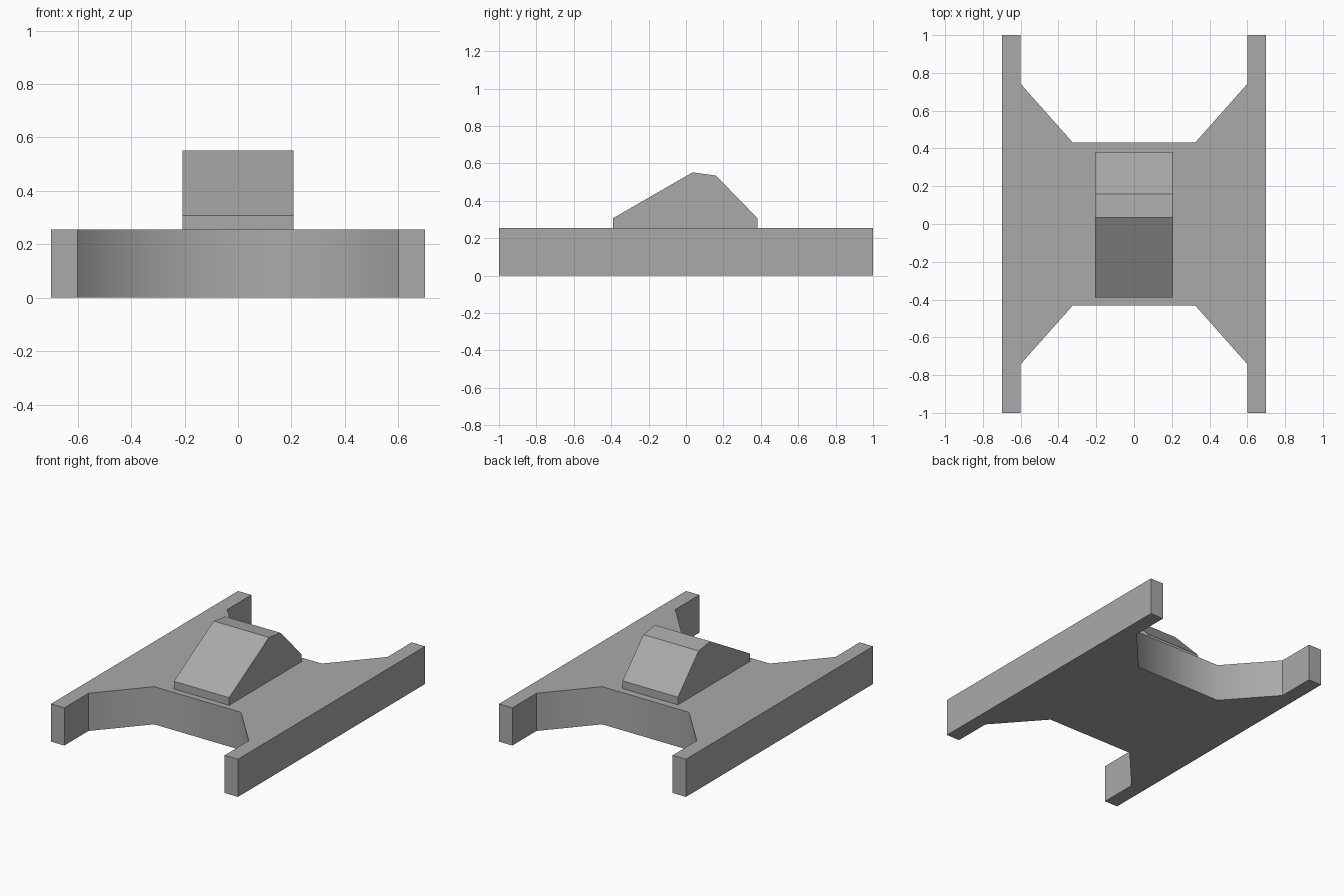
import bpy
import bmesh
from mathutils import Vector

cube = bpy.data.objects.get("Cube")
if cube:
    bpy.data.objects.remove(cube, do_unlink=True)

# Single hull colour
grey = bpy.data.materials.new("hull grey")
grey.use_nodes = True
colour = (0.4, 0.4, 0.4, 1)
grey.diffuse_color = colour
grey.node_tree.nodes["Principled BSDF"].inputs["Base Color"].default_value = colour


def extrude_profile(name, points, offset, soft_edge=lambda edge: False):
    """Extrude a flat outline; edges are sharp unless soft_edge says otherwise."""
    bm = bmesh.new()
    face = bm.faces.new([bm.verts.new(p) for p in points])
    result = bmesh.ops.extrude_face_region(bm, geom=[face], use_keep_orig=True)
    moved = [g for g in result["geom"] if isinstance(g, bmesh.types.BMVert)]
    bmesh.ops.translate(bm, verts=moved, vec=Vector(offset))
    bmesh.ops.recalc_face_normals(bm, faces=bm.faces)
    for f in bm.faces:
        f.smooth = True
    for e in bm.edges:
        e.smooth = soft_edge(e)
    mesh = bpy.data.meshes.new(name)
    bm.to_mesh(mesh)
    bm.free()
    mesh.materials.append(grey)
    obj = bpy.data.objects.new(name, mesh)
    bpy.context.collection.objects.link(obj)
    return obj


# Hull: one quarter of the outline, mirrored around both axes
HULL_TOP = 0.255
INNER_X = 0.325
quarter = [(0.7, 1), (0.6, 1), (0.6, 0.742), (INNER_X, 0.432)]
half = quarter + [(-x, y) for x, y in reversed(quarter)]
outline = half + [(-x, -y) for x, y in half]


def is_notch_bend(edge):
    a, b = (v.co for v in edge.verts)
    return all(abs(abs(p.x) - INNER_X) < 0.01 for p in (a, b)) and abs(a.z - b.z) > 0.1


extrude_profile("hull", [(x, y, 0) for x, y in outline], (0, 0, HULL_TOP), is_notch_bend)

# Cabin: side profile extruded across the width
CABIN_X = 0.207
side = [(-0.39, HULL_TOP), (-0.39, 0.307), (0.035, 0.552),
        (0.16, 0.535), (0.382, 0.307), (0.382, HULL_TOP)]
extrude_profile("cabin", [(-CABIN_X, y, z) for y, z in side], (2 * CABIN_X, 0, 0))
